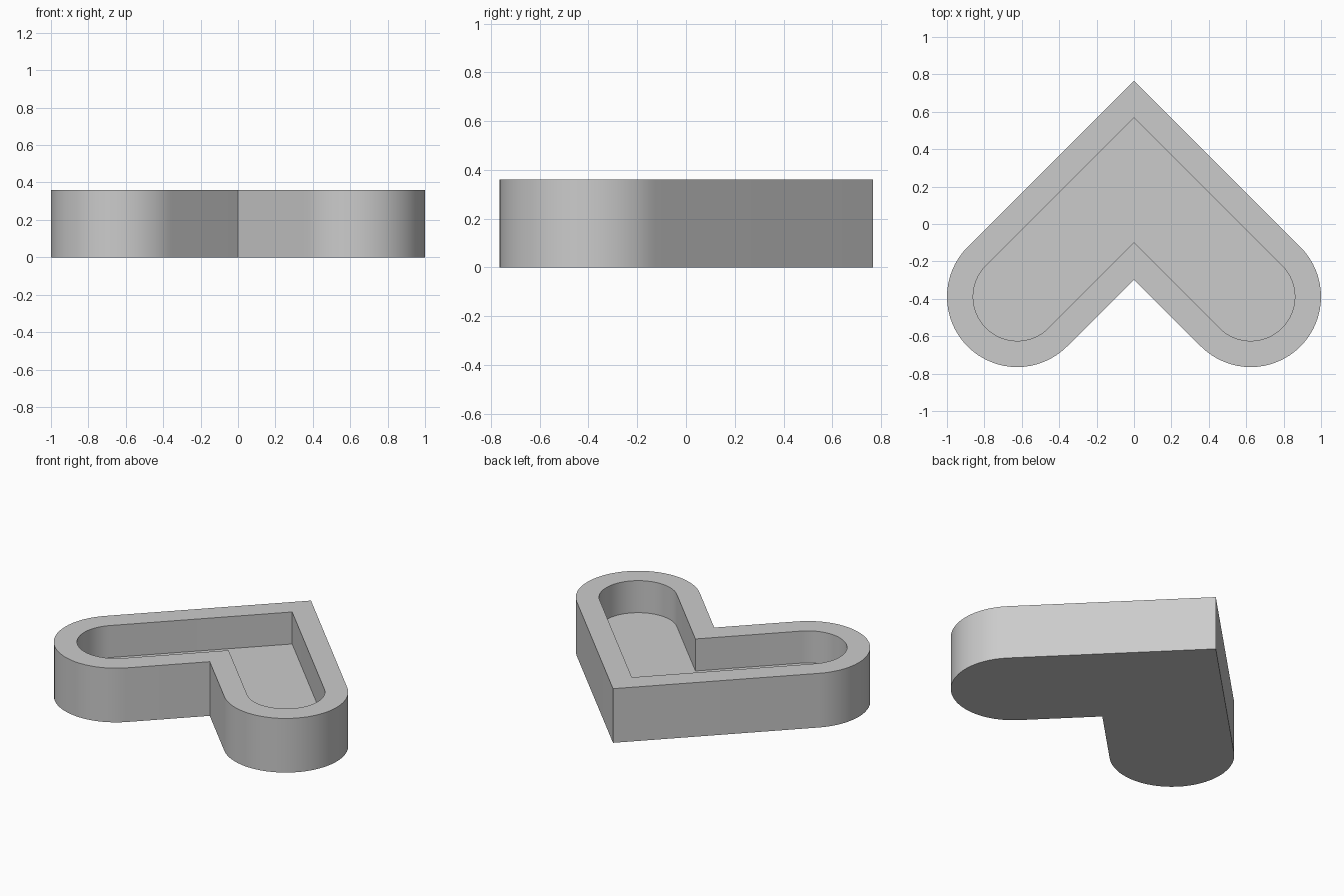
import bpy, bmesh
from math import cos, sin, radians, sqrt

cube = bpy.data.objects.get("Cube")
if cube:
    bpy.data.objects.remove(cube)

HEIGHT, FLOOR = 0.36, 0.147
OUTER, INNER = 0.376, 0.236      # half-widths of the arms
END_X, END_Y = 0.624, -0.389     # centre of each rounded arm end
BEND_Y = END_X + END_Y           # where the two arm centrelines meet
STEPS = 32

grey = bpy.data.materials.new("light grey")
grey.use_nodes = True
grey.diffuse_color = (0.6, 0.6, 0.6, 1)
grey.node_tree.nodes["Principled BSDF"].inputs["Base Color"].default_value = (0.6, 0.6, 0.6, 1)


def chevron(r):
    """Outline of a right-angled chevron with round ends, clockwise from the point."""
    arc = []
    for i in range(STEPS + 1):
        a = radians(45 - 180 * i / STEPS)
        arc.append((END_X + r * cos(a), END_Y + r * sin(a)))
    mirrored = [(-x, y) for x, y in reversed(arc)]
    return [(0, BEND_Y + r * sqrt(2))] + arc + [(0, BEND_Y - r * sqrt(2))] + mirrored


# Tray: outer wall, rim, inner wall, closed by the underside and the floor
bm = bmesh.new()
rings = [[bm.verts.new((x, y, z)) for x, y in chevron(r)]
         for r, z in ((OUTER, 0), (OUTER, HEIGHT), (INNER, HEIGHT), (INNER, FLOOR))]
for low, high in zip(rings, rings[1:]):
    for i in range(len(low)):
        j = (i + 1) % len(low)
        bm.faces.new((low[i], low[j], high[j], high[i]))
bm.faces.new(rings[0])
bm.faces.new(rings[-1])
bmesh.ops.recalc_face_normals(bm, faces=bm.faces)

mesh = bpy.data.meshes.new("chevron_tray")
bm.to_mesh(mesh)
bm.free()
mesh.materials.append(grey)
tray = bpy.data.objects.new("chevron_tray", mesh)
bpy.context.collection.objects.link(tray)

# Smooth round ends, crisp rims and corners
bpy.ops.object.select_all(action='DESELECT')
tray.select_set(True)
bpy.context.view_layer.objects.active = tray
bpy.ops.object.shade_smooth_by_angle(angle=radians(30))
